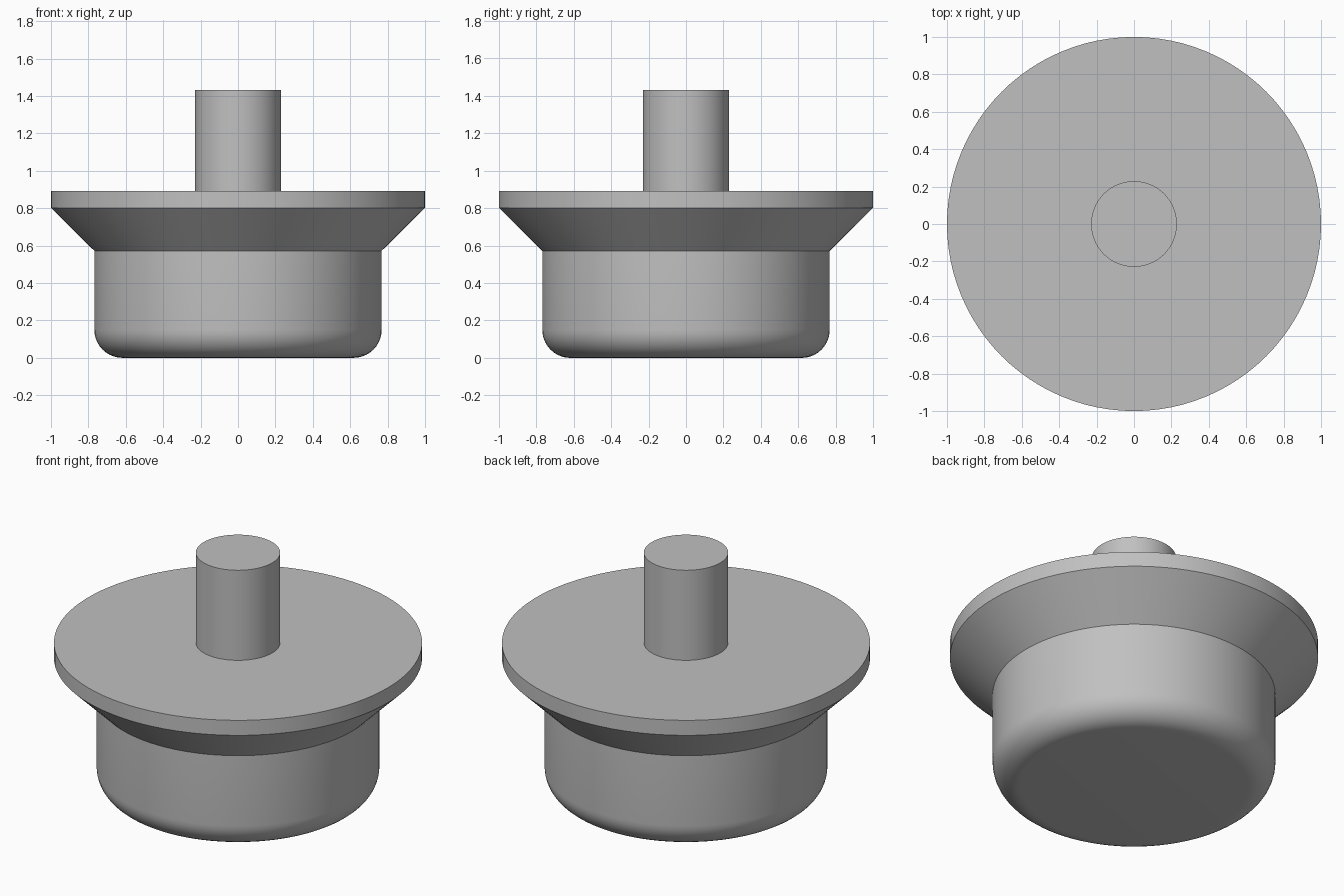
import bpy, bmesh, math

if "Cube" in bpy.data.objects:
    bpy.data.objects.remove(bpy.data.objects["Cube"])

SEGMENTS = 96

grey = bpy.data.materials.new("plain grey")
grey.diffuse_color = (0.53, 0.53, 0.53, 1)
grey.use_nodes = True
grey.node_tree.nodes["Principled BSDF"].inputs["Base Color"].default_value = grey.diffuse_color


def lathe(name, profile, material):
    """Revolve an (r, z) profile that starts and ends on the z axis."""
    bm = bmesh.new()
    rings = []
    for r, z in profile:
        rings.append([bm.verts.new((r * math.cos(a), r * math.sin(a), z))
                      for a in (2 * math.pi * i / SEGMENTS for i in range(SEGMENTS))])
    for low, high in zip(rings, rings[1:]):
        for i in range(SEGMENTS):
            j = (i + 1) % SEGMENTS
            bm.faces.new((low[i], low[j], high[j], high[i]))
    # Flat end caps
    bm.faces.new(rings[0][::-1])
    bm.faces.new(rings[-1])
    bmesh.ops.recalc_face_normals(bm, faces=bm.faces)
    mesh = bpy.data.meshes.new(name)
    bm.to_mesh(mesh)
    bm.free()
    mesh.materials.append(material)
    obj = bpy.data.objects.new(name, mesh)
    bpy.context.collection.objects.link(obj)
    bpy.ops.object.select_all(action='DESELECT')
    obj.select_set(True)
    bpy.context.view_layer.objects.active = obj
    bpy.ops.object.shade_smooth_by_angle(angle=math.radians(30))
    return obj


# Rounded lower edge of the plug body
BODY_R, FILLET, STEPS = 0.768, 0.15, 10
profile = []
for k in range(STEPS + 1):
    a = math.pi / 2 * k / STEPS
    profile.append((BODY_R - FILLET + FILLET * math.sin(a),
                    FILLET - FILLET * math.cos(a)))

profile += [
    (BODY_R, 0.572),               # body wall
    (1.0, 0.802), (1.0, 0.892),    # flared underside and flange rim
    (0.229, 0.892), (0.229, 1.432),  # flange top and stem
]
lathe("flanged_plug_with_stem", profile, grey)
